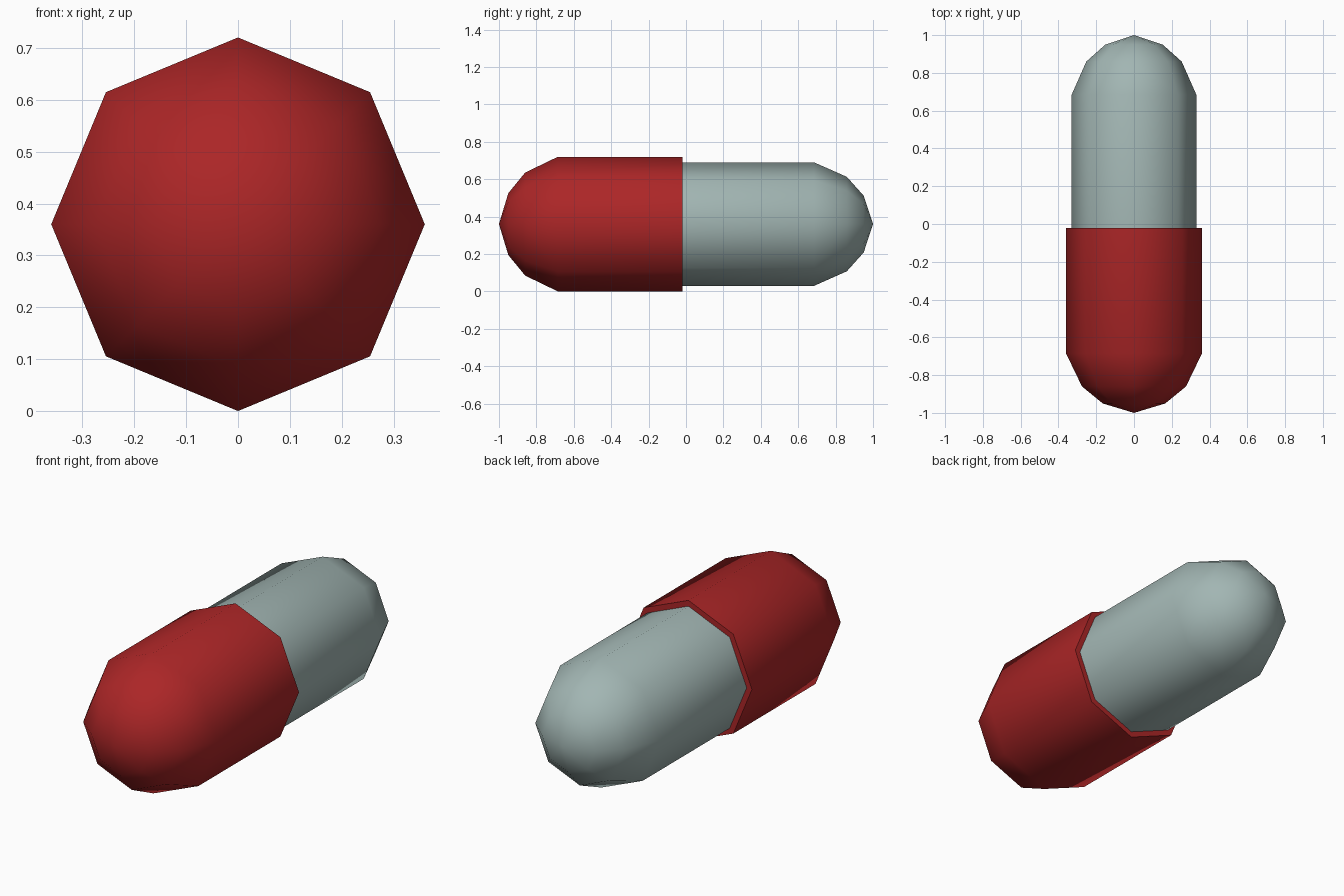
import bpy, bmesh, math
from mathutils import Matrix

cube = bpy.data.objects.get("Cube")
if cube:
    bpy.data.objects.remove(cube, do_unlink=True)

SIDES = 8
CENTRE_Z = 0.36


def material(name, rgb):
    mat = bpy.data.materials.new(name)
    mat.use_nodes = True
    mat.diffuse_color = (*rgb, 1)
    mat.node_tree.nodes["Principled BSDF"].inputs["Base Color"].default_value = (*rgb, 1)
    return mat


def capsule_half(name, profile, mat):
    """Spin a (radius, y) profile around the long axis."""
    bm = bmesh.new()
    verts = [bm.verts.new((0, y, r)) for r, y in profile]
    edges = [bm.edges.new(pair) for pair in zip(verts, verts[1:])]
    bmesh.ops.spin(bm, geom=verts + edges, cent=(0, 0, 0), axis=(0, 1, 0),
                   angle=math.tau, steps=SIDES, use_merge=True)
    bmesh.ops.remove_doubles(bm, verts=bm.verts[:], dist=0.0005)
    bmesh.ops.recalc_face_normals(bm, faces=bm.faces[:])
    bmesh.ops.translate(bm, verts=bm.verts[:], vec=(0, 0, CENTRE_Z))
    mesh = bpy.data.meshes.new(name)
    bm.to_mesh(mesh)
    bm.free()
    mesh.materials.append(mat)
    obj = bpy.data.objects.new(name, mesh)
    bpy.context.collection.objects.link(obj)
    bpy.ops.object.select_all(action="DESELECT")
    obj.select_set(True)
    bpy.context.view_layer.objects.active = obj
    bpy.ops.object.shade_smooth_by_angle(angle=math.radians(60))
    return obj


def dome(radius, direction):
    """Rounded end, from the tip to the straight wall."""
    steps = [(0, 1), (0.46, 0.95), (0.765, 0.86), (1, 0.685)]
    return [(radius * r, direction * y) for r, y in steps]


red = material("red", (0.41, 0.019, 0.02))
grey = material("pale grey green", (0.36, 0.465, 0.45))

# Wider front cap with a flat lip, closed inside the narrower body
capsule_half("front_cap", dome(0.36, -1) + [(0.36, -0.02), (0.32, -0.02), (0, -0.02)], red)

# Narrower rear body, tucked slightly into the cap
capsule_half("rear_body", dome(0.33, 1) + [(0.33, -0.04), (0, -0.04)], grey)
